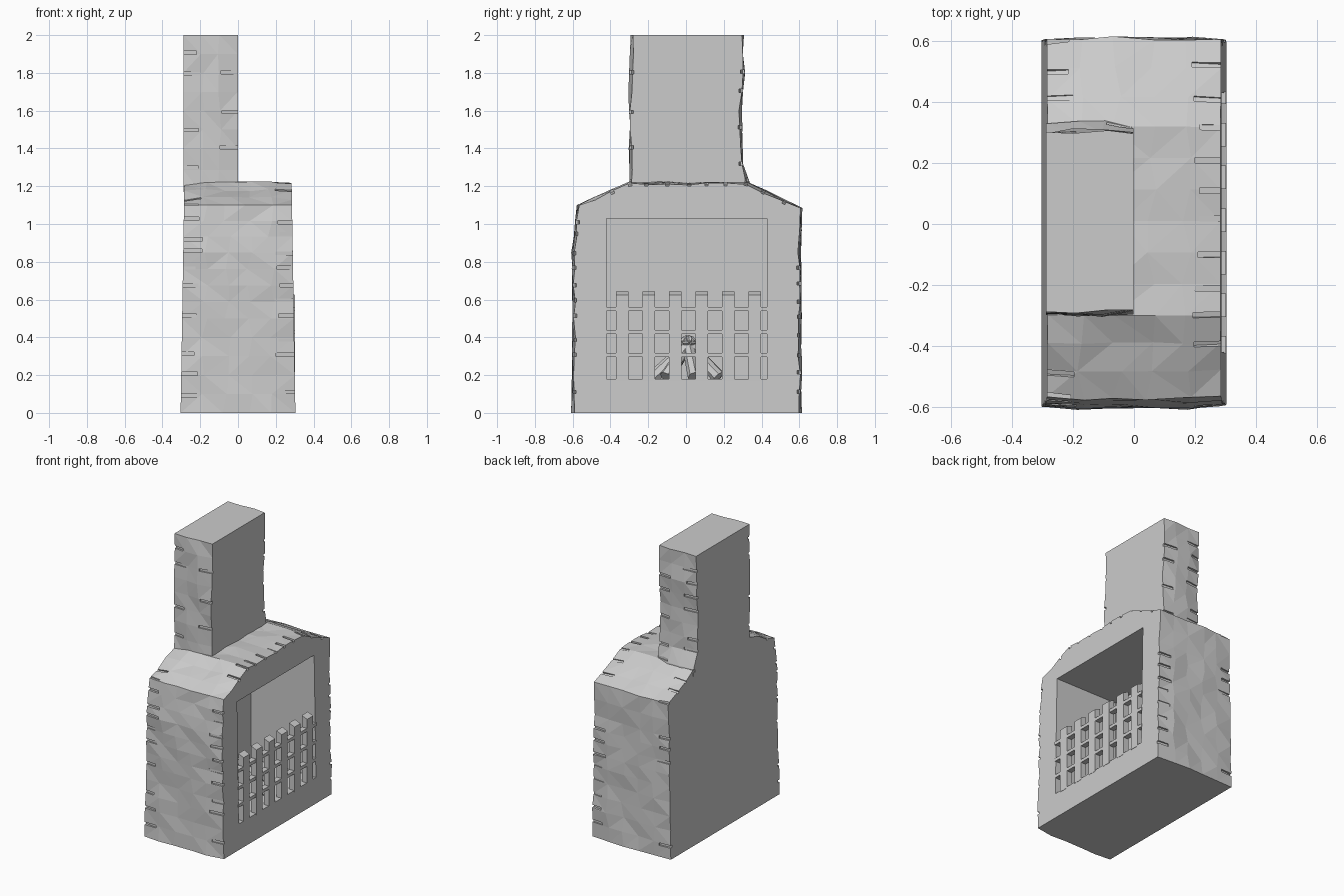
import bpy, bmesh, math, random
from mathutils import Vector, Matrix

if "Cube" in bpy.data.objects:
    bpy.data.objects.remove(bpy.data.objects["Cube"])

random.seed(7)


def finish(name, bm):
    bmesh.ops.recalc_face_normals(bm, faces=bm.faces)
    me = bpy.data.meshes.new(name)
    bm.to_mesh(me)
    bm.free()
    ob = bpy.data.objects.new(name, me)
    bpy.context.collection.objects.link(ob)
    return ob


def add_box(bm, matrix):
    return bmesh.ops.create_cube(bm, size=1, matrix=matrix)["verts"]


def block(lo, hi):
    lo, hi = Vector(lo), Vector(hi)
    return Matrix.Translation((lo + hi) / 2) @ Matrix.Diagonal((*(hi - lo), 1))


def carve(ob, cutter):
    """Cut, keeping the uncut mesh if the boolean loses the part."""
    before = ob.data.copy()
    m = ob.modifiers.new("carve", "BOOLEAN")
    m.operation, m.solver, m.object = "DIFFERENCE", "EXACT", cutter
    m.use_self = True
    bpy.context.view_layer.objects.active = ob
    bpy.ops.object.modifier_apply(modifier=m.name)
    bpy.data.objects.remove(cutter)
    if len(ob.data.vertices) < len(before.vertices):
        ob.data = before


def stone_slab(name, profile, x_left, x_right, stations, flat_z, step=0.1):
    """Extrude a (y, z) profile along x with roughly chiselled rims and side notches."""
    pts = []
    for a, b in zip(profile, profile[1:]):
        a, b = Vector(a), Vector(b)
        flat = a.y == b.y and abs(a.y - 2) < 1e-6
        n = 1 if flat else max(1, round((b - a).length / step))
        pts += [a.lerp(b, i / n) for i in range(n)]
    pts.append(Vector(profile[-1]))
    count = len(pts)
    is_flat = lambda p: any(abs(p.y - z) < 1e-5 for z in flat_z)
    normals = []
    for i, p in enumerate(pts):
        t = pts[(i + 1) % count] - pts[i - 1]
        if is_flat(p):
            n = Vector((math.copysign(1, p.x), 0))
        else:
            n = Vector((t.y, -t.x)).normalized()
            if n.dot(p - Vector((0, profile[0][1] + 0.4))) < 0:
                n = -n
            if abs(n.x) > 0.7:
                n = Vector((math.copysign(1, p.x), 0))
        normals.append(n)

    bm = bmesh.new()
    rings = []
    for s in range(stations):
        f = s / (stations - 1)
        rim = s in (0, stations - 1)
        ring = []
        for p, n in zip(pts, normals):
            q = p - n * (random.uniform(0.004, 0.018) if rim else random.uniform(-0.004, 0.009))
            w = f
            if not rim:
                w += random.uniform(-0.2, 0.2) / stations
            x = x_left(q.y) * (1 - w) + x_right(q.y) * w
            ring.append(bm.verts.new((x, q.x, q.y)))
        rings.append(ring)
    for r0, r1 in zip(rings, rings[1:]):
        for i in range(count):
            j = (i + 1) % count
            bm.faces.new((r0[i], r0[j], r1[j], r1[i]))
    bm.faces.new(rings[0])
    bm.faces.new(rings[-1])
    bmesh.ops.triangulate(bm, faces=[f for f in bm.faces if len(f.verts) == 4])
    ob = finish(name, bm)

    # mortar notches along both rims, cut one rim at a time
    for side, edge in ((-1, x_left), (1, x_right)):
        bm = bmesh.new()
        for p, n in zip(pts, normals):
            if is_flat(p) or random.random() < 0.25:
                continue
            t = Vector((-n.y, n.x))
            rot = Matrix(((1, 0, 0), (0, n.x, t.x), (0, n.y, t.y))).to_4x4()
            q = p + t * random.uniform(-0.015, 0.015)
            add_box(bm, Matrix.Translation((edge(p.y), q.x, q.y)) @ rot
                    @ Matrix.Rotation(-side * 0.12, 4, "Z")
                    @ Matrix.Diagonal((random.uniform(0.13, 0.2), 0.044, 0.018, 1)))
        carve(ob, finish("notch_cutter", bm))
    return ob


# hearth body: shouldered outline, leaning in slightly toward the top
half = lambda z: 0.304 - 0.02 * z / 1.22
body = stone_slab(
    "fireplace_body",
    [(0.61, 0), (0.612, 0.5), (0.607, 0.85), (0.612, 1.085), (0.32, 1.225),
     (-0.3, 1.222), (-0.575, 1.10), (-0.605, 0.85), (-0.6, 0.5), (-0.606, 0)],
    lambda z: -half(z), half, 6, (0,))

# firebox opening
bm = bmesh.new()
add_box(bm, block((-0.2, -0.42, 0.18), (0.5, 0.43, 1.03)))
carve(body, finish("opening_cutter", bm))

# chimney, set to the left half and flaring at the foot
stone_slab(
    "chimney",
    [(0.345, 1.17), (0.335, 1.22), (0.302, 1.32), (0.296, 1.6), (0.31, 1.8), (0.306, 2),
     (-0.292, 2), (-0.302, 1.7), (-0.3, 1.4), (-0.302, 1.17)],
    lambda z: -0.289, lambda z: -0.001, 4, (1.17, 2))

# fire grate: pickets with chamfered tops and thin cross rails
bm = bmesh.new()
for y in [-0.337 + 0.14 * i for i in range(6)]:
    verts = add_box(bm, block((0.262, y - 0.033, 0.17), (0.303, y + 0.033, 0.642)))
    for v in verts:
        if v.co.z > 0.5 and v.co.x > 0.28:
            v.co.z -= 0.018
for z in (0.307, 0.429, 0.55):
    add_box(bm, block((0.264, -0.425, z - 0.011), (0.302, 0.435, z + 0.011)))
finish("fire_grate", bm)

# leaning firewood
bm = bmesh.new()
for i in range(7):
    a = math.tau * i / 7 + 0.2
    foot = Vector((0.03 + 0.17 * math.cos(a), 0.01 + 0.18 * math.sin(a), 0.19))
    top = Vector((0.03 - 0.03 * math.cos(a), 0.01 - 0.03 * math.sin(a), 0.39))
    d = top - foot
    bmesh.ops.create_cone(bm, cap_ends=True, segments=7, radius1=0.036, radius2=0.03,
                          depth=d.length,
                          matrix=Matrix.Translation((foot + top) / 2)
                          @ d.to_track_quat("Z", "Y").to_matrix().to_4x4())
finish("firewood", bm)
